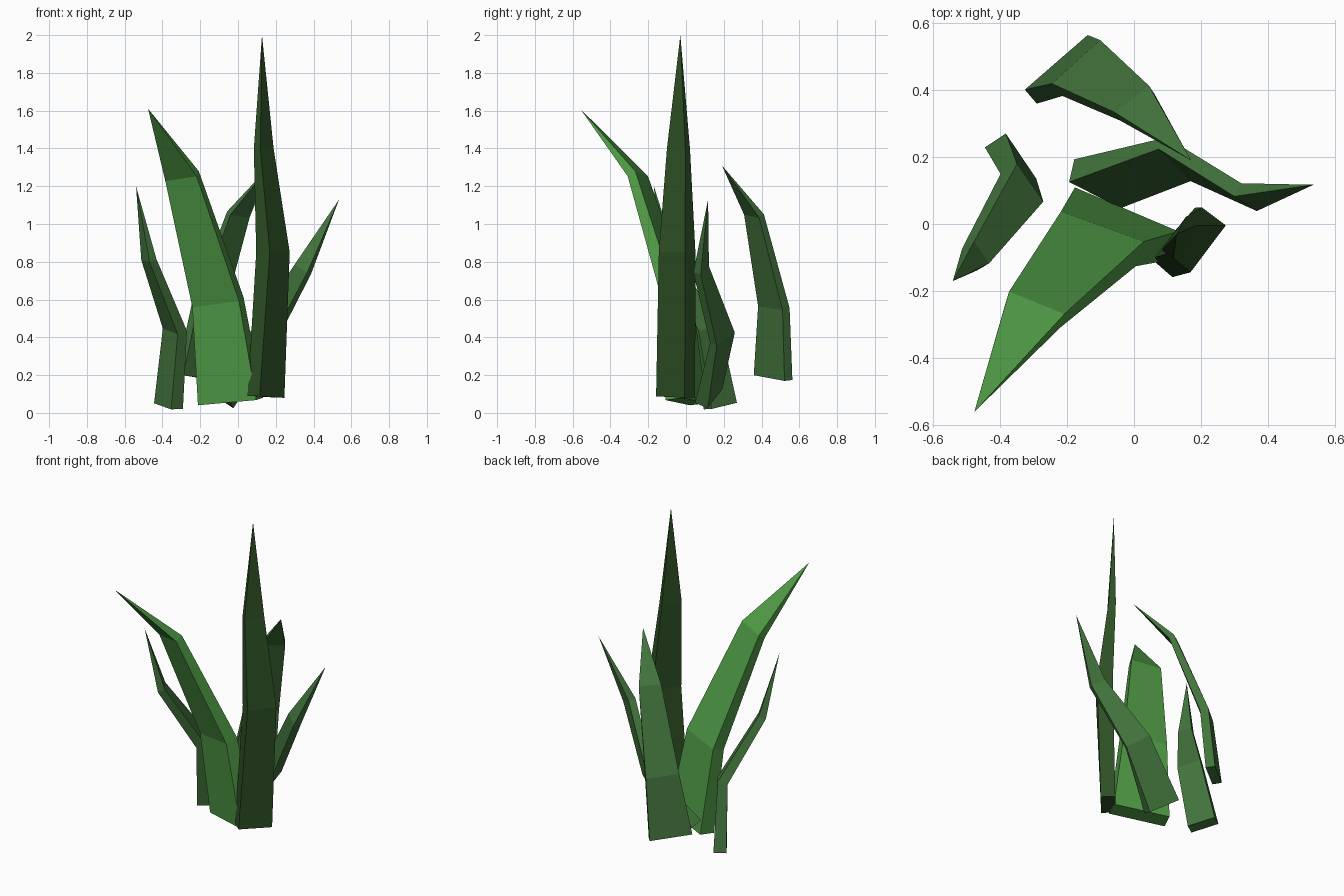
import bpy
import bmesh
import math
from mathutils import Vector

default_cube = bpy.data.objects.get("Cube")
if default_cube:
    bpy.data.objects.remove(default_cube, do_unlink=True)


def make_material(name, red, green, blue):
    material = bpy.data.materials.new(name)
    material.use_nodes = True
    colour = (red, green, blue, 1.0)
    material.diffuse_color = colour
    shader = next(n for n in material.node_tree.nodes if n.type == "BSDF_PRINCIPLED")
    shader.inputs["Base Color"].default_value = colour
    shader.inputs["Roughness"].default_value = 0.9
    return material


def ring_corners(centre, tangent, width, thickness, yaw):
    """Rectangle square to the blade's direction; yaw is the heading of its wide side."""
    angle = math.radians(yaw)
    across = Vector((math.cos(angle), math.sin(angle), 0))
    across.z = -across.dot(tangent) / tangent.z
    across.normalize()
    through = tangent.cross(across).normalized()
    half_w, half_t = across * width / 2, through * thickness / 2
    return [centre - half_w - half_t, centre + half_w - half_t,
            centre + half_w + half_t, centre - half_w + half_t]


def make_blade(name, material, sections, tip):
    """Four-sided leaf lofted through (x, y, z, width, thickness, yaw) sections to a point."""
    spine = [Vector(s[:3]) for s in sections] + [Vector(tip)]
    steps = [(b - a).normalized() for a, b in zip(spine, spine[1:])]
    bm = bmesh.new()
    rings = []
    for i, section in enumerate(sections):
        tangent = (steps[max(i - 1, 0)] + steps[i]).normalized()
        corners = ring_corners(spine[i], tangent, *section[3:])
        rings.append([bm.verts.new(c) for c in corners])
    point = bm.verts.new(tip)

    bm.faces.new(rings[0])
    for side in range(4):
        after = (side + 1) % 4
        for low, high in zip(rings, rings[1:]):
            bm.faces.new((low[side], low[after], high[after], high[side]))
        bm.faces.new((rings[-1][side], rings[-1][after], point))
    bmesh.ops.recalc_face_normals(bm, faces=bm.faces)

    mesh = bpy.data.meshes.new(name)
    bm.to_mesh(mesh)
    bm.free()
    mesh.materials.append(material)
    blade = bpy.data.objects.new(name, mesh)
    bpy.context.collection.objects.link(blade)
    return blade


dark_green = make_material("dark green", 0.027, 0.080, 0.018)
middle_green = make_material("middle green", 0.054, 0.171, 0.045)
light_green = make_material("light green", 0.080, 0.328, 0.061)

# Tall upright blade
make_blade("tall_blade", dark_green,
           [(0.148, -0.055, 0.085, 0.20, 0.085, 49),
            (0.185, -0.047, 0.85, 0.175, 0.09, 53),
            (0.136, -0.04, 1.4, 0.12, 0.042, 54)],
           (0.127, -0.03, 2.0))

# Broad blade leaning to the front
make_blade("broad_front_blade", light_green,
           [(-0.04, 0.0, 0.06, 0.336, 0.095, -23),
            (-0.106, -0.044, 0.585, 0.265, 0.08, -20),
            (-0.296, -0.255, 1.253, 0.18, 0.05, -22)],
           (-0.476, -0.56, 1.61))

# Raised blade at the back, bending inwards
make_blade("back_blade", middle_green,
           [(-0.214, 0.461, 0.187, 0.25, 0.055, 41),
            (-0.157, 0.465, 0.56, 0.195, 0.05, 42),
            (0.002, 0.36, 1.05, 0.13, 0.035, 38)],
           (0.17, 0.19, 1.31))

# Short blade on the -x side
make_blade("right_side_blade", middle_green,
           [(-0.368, 0.182, 0.036, 0.165, 0.075, -56),
            (-0.334, 0.108, 0.44, 0.14, 0.06, -55),
            (-0.472, -0.095, 0.812, 0.08, 0.045, -56)],
           (-0.54, -0.17, 1.2))

# Strongly leaning blade on the +x side
make_blade("left_side_blade", middle_green,
           [(-0.109, 0.12, 0.09, 0.20, 0.075, -27),
            (0.133, 0.193, 0.398, 0.152, 0.045, -45),
            (0.343, 0.08, 0.76, 0.09, 0.045, -33)],
           (0.535, 0.117, 1.13))
